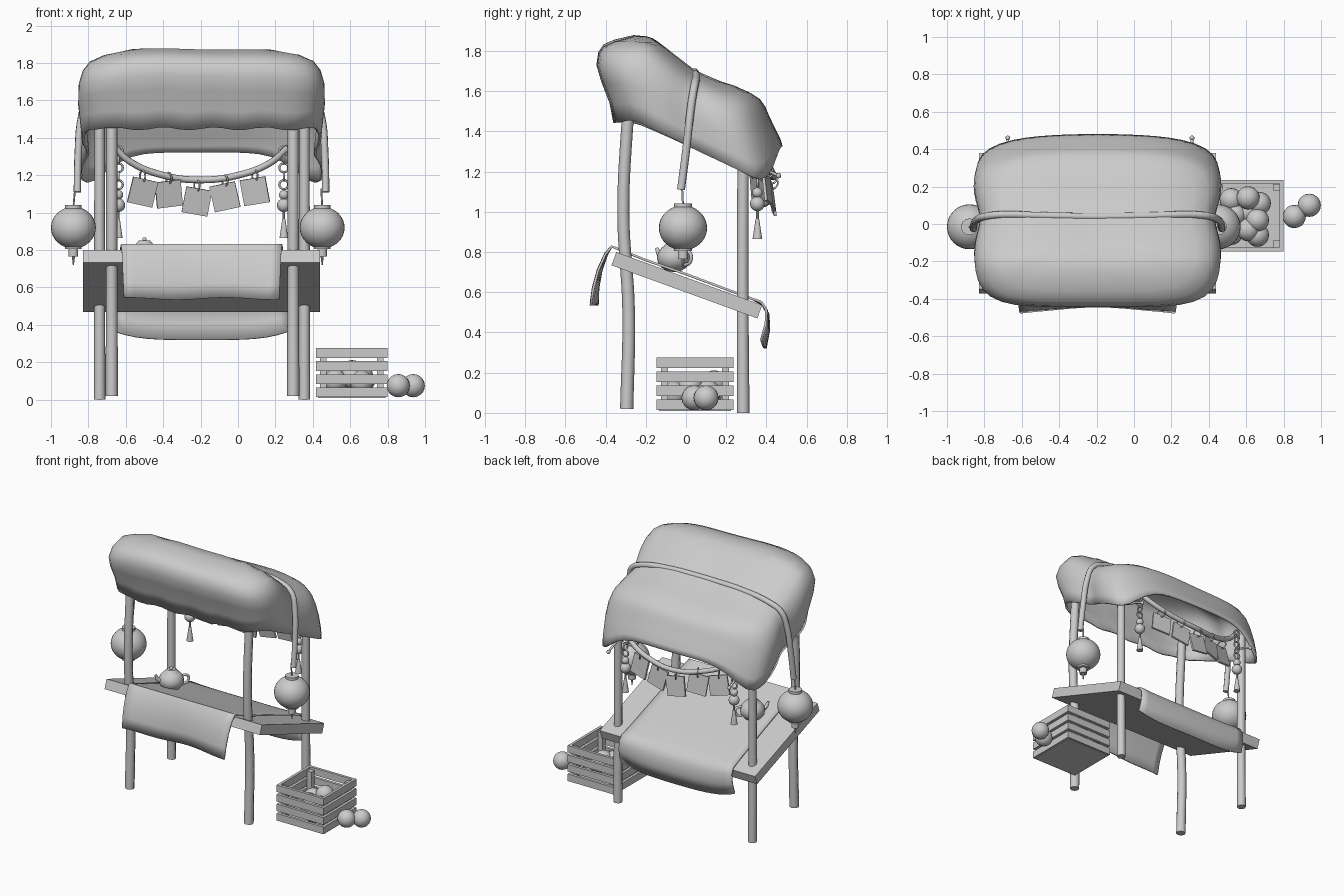
import bpy, bmesh, math
from math import sin, cos, pi, radians, exp

if "Cube" in bpy.data.objects:
    bpy.data.objects.remove(bpy.data.objects["Cube"], do_unlink=True)

grey = bpy.data.materials.new("plain_grey")
grey.use_nodes = True
COLOUR = (0.6, 0.6, 0.6, 1)
grey.diffuse_color = COLOUR
next(n for n in grey.node_tree.nodes if n.type == "BSDF_PRINCIPLED").inputs["Base Color"].default_value = COLOUR


def finish(ob, name, angle=40):
    ob.name = name
    ob.data.materials.clear()
    ob.data.materials.append(grey)
    bpy.ops.object.select_all(action="DESELECT")
    ob.select_set(True)
    bpy.context.view_layer.objects.active = ob
    if angle:
        bpy.ops.object.shade_smooth_by_angle(angle=radians(angle))
    return ob


def box(name, centre, size, rot=(0, 0, 0)):
    bpy.ops.mesh.primitive_cube_add(size=1, location=centre, rotation=rot)
    ob = bpy.context.object
    ob.scale = size
    return finish(ob, name, 0)


def ball(name, centre, r, squash=1, segs=24):
    bpy.ops.mesh.primitive_uv_sphere_add(segments=segs, ring_count=segs // 2, radius=r, location=centre)
    bpy.context.object.scale.z = squash
    return finish(bpy.context.object, name, 60)


def cone(name, x, y, z0, z1, r0, r1, sides=14):
    bpy.ops.mesh.primitive_cone_add(vertices=sides, radius1=r0, radius2=r1, depth=z1 - z0,
                                    location=(x, y, (z0 + z1) / 2))
    return finish(bpy.context.object, name)


def ring(name, centre, r, thick, rot):
    bpy.ops.mesh.primitive_torus_add(major_segments=14, minor_segments=6, major_radius=r,
                                     minor_radius=thick, location=centre, rotation=rot)
    return finish(bpy.context.object, name, 80)


def tube(name, pts, r, taper=None):
    cu = bpy.data.curves.new(name, "CURVE")
    cu.dimensions = "3D"
    cu.bevel_depth, cu.bevel_resolution, cu.resolution_u, cu.use_fill_caps = r, 2, 5, True
    sp = cu.splines.new("BEZIER")
    sp.bezier_points.add(len(pts) - 1)
    for i, (bp, p) in enumerate(zip(sp.bezier_points, pts)):
        bp.co = p
        bp.handle_left_type = bp.handle_right_type = "AUTO"
        bp.radius = taper[i] if taper else 1
    ob = bpy.data.objects.new(name, cu)
    bpy.context.collection.objects.link(ob)
    bpy.ops.object.select_all(action="DESELECT")
    ob.select_set(True)
    bpy.context.view_layer.objects.active = ob
    bpy.ops.object.convert(target="MESH")
    return finish(bpy.context.object, name, 50)


def loft(name, rows, closed=False, thick=0.012):
    bm = bmesh.new()
    grid = [[bm.verts.new(p) for p in row] for row in rows]
    n = len(rows[0])
    for a, b in zip(grid, grid[1:]):
        for i in range(n if closed else n - 1):
            j = (i + 1) % n
            bm.faces.new((a[i], a[j], b[j], b[i]))
    if closed:
        bm.faces.new(grid[-1])
    bmesh.ops.recalc_face_normals(bm, faces=bm.faces)
    me = bpy.data.meshes.new(name)
    bm.to_mesh(me)
    bm.free()
    ob = bpy.data.objects.new(name, me)
    bpy.context.collection.objects.link(ob)
    sol = ob.modifiers.new("thickness", "SOLIDIFY")
    sol.thickness, sol.offset = thick, 0
    return finish(ob, name, 60)


def along(pts, v):
    # piecewise linear lookup
    for (a, za), (b, zb) in zip(pts, pts[1:]):
        if v <= b:
            return za + (zb - za) * max(0, (v - a) / (b - a))
    return pts[-1][1]


MID = -0.195

# Crooked posts
for side, fx, bx in (("right", -0.675, -0.74), ("left", 0.295, 0.355)):
    tube(side + "_front_post", [(fx, -0.295, 0.02), (fx, -0.285, 0.5), (fx, -0.312, 1.0), (fx, -0.285, 1.55)],
         0.033, (1, 0.95, 0.9, 0.9))
    tube(side + "_back_post", [(bx, 0.285, 0), (bx, 0.282, 0.5), (bx, 0.285, 1.5)], 0.031, (1, 0.95, 0.9))

# Sloping table top and its draped cloth
box("table_top", (MID, 0.004, 0.635), (1.265, 0.772, 0.07), (radians(-20), 0, 0))
drape = [(-0.448, 0.54), (-0.443, 0.62), (-0.425, 0.71), (-0.395, 0.79), (-0.37, 0.828), (-0.33, 0.812),
         (-0.2, 0.76), (0, 0.69), (0.2, 0.615), (0.33, 0.567), (0.38, 0.54), (0.41, 0.49), (0.412, 0.41), (0.395, 0.32)]
rows = []
for k, (y, z) in enumerate(drape):
    f = k / (len(drape) - 1)
    front, back = max(0, 1 - k / 4), max(0, (k - 9) / 4)
    row = []
    for i in range(17):
        u = i / 8 - 1
        row.append((MID + u * (0.415 + 0.05 * f),
                    y + front * (0.008 * cos(4 * u) - 0.02 * u ** 4) - 0.02 * back * u * u,
                    z + 0.006 * front * sin(5 * u) + 0.045 * u ** 4 * back))
    rows.append(row)
loft("table_cloth", rows)

# Sagging canopy, pinched in at the rope and flared at the back corners
RIDGE = [(-0.47, 1.80), (-0.38, 1.84), (-0.28, 1.87), (-0.19, 1.875), (-0.1, 1.81), (0.04, 1.70),
         (0.16, 1.645), (0.28, 1.605), (0.37, 1.55), (0.5, 1.43)]
rows = []
for scale, shift, t in ((0.975, 0.06, 0), (0.985, 0.045, 0.25), (1, 0.01, 0.55), (0.995, -0.015, 0.78), (0.965, -0.02, 0.92),
                        (0.91, -0.02, 0.99), (0.8, -0.015, 1), (0.6, -0.01, 1), (0.4, 0, 1), (0.2, 0, 1), (0.06, 0, 1)):
    row = []
    for i in range(72):
        a = 2 * pi * i / 72
        r = (abs(cos(a)) ** 5 + abs(sin(a)) ** 5) ** -0.2
        u, v = r * cos(a), r * sin(a)
        rear = max(0, v)
        flare = 1 + 0.035 * (1 - t) * rear
        y = shift + 0.425 * scale * v - 0.045 * scale * u * u * rear ** 3
        x = MID + 0.655 * scale * u * flare * (1 - 0.05 * exp(-((y - 0.03) / 0.1) ** 2))
        hem = min(1.45, 1.45 - 0.195 * (v + 0.75)) + 0.215 * (1 - u ** 6) * rear ** 8
        hem += 0.008 * sin(15 * u) * max(0, -v)
        w = scale * u
        top = along(RIDGE, y) - 0.09 * w ** 4 - 0.01 * w * w + 0.006 * sin(7 * x + 3 * y)
        row.append((x, y, hem + (top - hem) * t))
    rows.append(row)
loft("canopy", rows, True, 0.014)

# Rope over the canopy, with a lantern on each end
path = [(0.664, -0.025, 1.11), (0.66, 0, 1.3), (0.64, 0.025, 1.52), (0.605, 0.04, 1.615), (0.52, 0.05, 1.66),
        (0.3, 0.045, 1.69), (0.03, 0.04, 1.695)]
tube("canopy_rope", [(MID - x, y, z) for x, y, z in path] + [(MID + x, y, z) for x, y, z in path[::-1]], 0.02)
for side, x in (("right", -0.88), ("left", 0.45)):
    tube(side + "_lantern_cord", [(x, -0.015, 1.03), (x * 0.99, -0.02, 1.13)], 0.005)
    ball(side + "_lantern", (x, -0.015, 0.92), 0.12, 0.93, 32)
    cone(side + "_lantern_cap", x, -0.015, 1.02, 1.042, 0.045, 0.045)
    cone(side + "_lantern_base", x, -0.015, 0.805, 0.822, 0.045, 0.045)
    cone(side + "_lantern_tassel", x, -0.015, 0.765, 0.81, 0.026, 0.026)
    cone(side + "_lantern_tip", x, -0.015, 0.72, 0.77, 0.003, 0.009, 8)

# Swag with hanging tags across the back
tube("swag_rope", [(-0.66, 0.31, 1.35), (-0.58, 0.335, 1.275), (-0.4, 0.39, 1.2), (-0.2, 0.435, 1.175),
                   (0.0, 0.425, 1.2), (0.17, 0.39, 1.265), (0.27, 0.34, 1.35)], 0.018)
for x, y, z, turn, yaw in ((-0.51, 0.345, 1.11, 12, 15), (-0.37, 0.39, 1.10, -7, 12), (-0.22, 0.43, 1.06, 10, 5),
                           (-0.07, 0.425, 1.085, -12, -6), (0.09, 0.405, 1.115, -9, -12)):
    box("hanging_tag", (x, y, z), (0.14, 0.014, 0.14), (radians(8), radians(turn), radians(yaw)))
    ring("tag_ring", (x, y, z + 0.085), 0.03, 0.005, (0, pi / 2, 0.5))

# Tied rope ends and hanging gourd charms
for side, x, px in (("right", -0.64, -0.675), ("left", 0.245, 0.31)):
    tube(side + "_rope_end", [(px, 0.3, 1.24), (px, 0.39, 1.21), (px, 0.46, 1.18)], 0.008)
    ball(side + "_rope_knot", (px, 0.46, 1.18), 0.014, 1, 10)
    for k in range(5):
        ring(side + "_charm_link", (x, 0.355, 1.15 + 0.045 * k), 0.024, 0.006, (pi / 2, 0, pi / 2 * (k % 2)))
    ball(side + "_gourd_top", (x, 0.355, 1.095), 0.026, 1, 16)
    ball(side + "_gourd_body", (x, 0.355, 1.04), 0.037, 1, 16)
    cone(side + "_charm_cord", x, 0.355, 0.95, 1.01, 0.007, 0.007, 8)
    cone(side + "_charm_tassel", x, 0.355, 0.865, 0.965, 0.024, 0.009, 10)

# Teapot
px, py = -0.5, -0.06
ball("teapot_body", (px, py, 0.772), 0.085, 0.85, 16)
cone("teapot_lid", px, py, 0.83, 0.852, 0.05, 0.03)
ball("teapot_knob", (px, py, 0.856), 0.013, 1, 10)
tube("teapot_spout", [(px - 0.04, py - 0.045, 0.765), (px - 0.06, py - 0.07, 0.785), (px - 0.07, py - 0.085, 0.82)],
     0.018, (1, 0.8, 0.5))
tube("teapot_handle", [(px + 0.05, py + 0.05, 0.8), (px + 0.075, py + 0.08, 0.795), (px + 0.075, py + 0.08, 0.75),
                       (px + 0.05, py + 0.055, 0.735)], 0.009)

# Slatted crate
cx, cy, half = 0.608, 0.045, 0.191
box("crate_floor", (cx, cy, 0.02), (0.36, 0.36, 0.02))
for k in range(4):
    z = 0.04 + 0.07 * k
    for s in (-1, 1):
        box("crate_slat", (cx, cy + s * (half - 0.01), z), (2 * half, 0.02, 0.052))
        box("crate_slat", (cx + s * (half - 0.01), cy, z), (0.02, 2 * half - 0.04, 0.052))
for sx in (-1, 1):
    for sy in (-1, 1):
        box("crate_corner", (cx + sx * 0.152, cy + sy * 0.152, 0.135), (0.036, 0.036, 0.25))

# Fruit in and beside the crate
for x, y, z in ((0.52, 0.13, 0.11), (0.61, 0.14, 0.15), (0.67, 0.11, 0.1), (0.66, 0.02, 0.13), (0.54, 0.05, 0.11),
                (0.52, -0.05, 0.1), (0.61, -0.03, 0.12), (0.66, -0.06, 0.095), (0.6, 0.06, 0.09),
                (0.857, 0.04, 0.075), (0.937, 0.1, 0.075)):
    ball("fruit", (x, y, z), 0.062, 1, 20)
